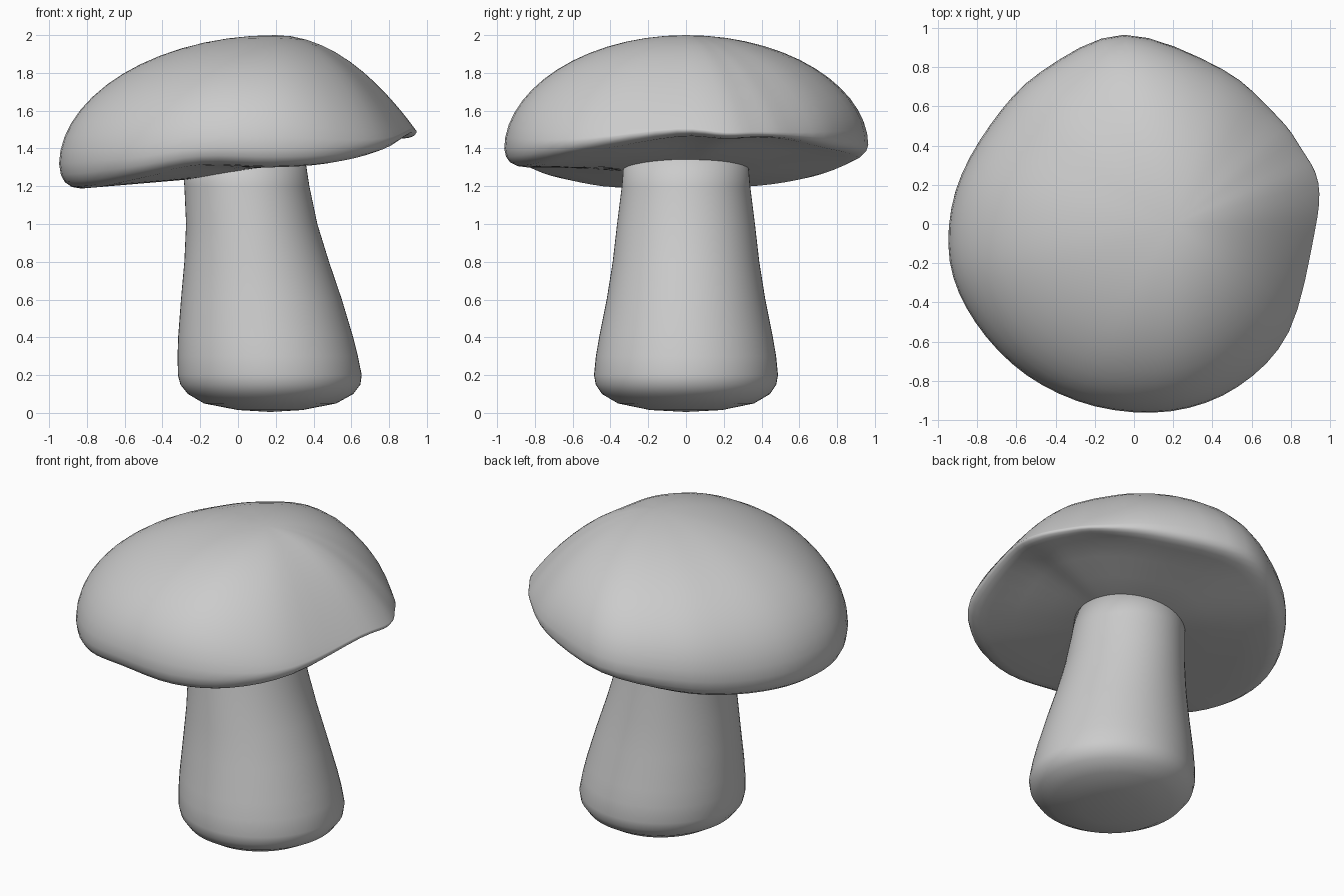
import bpy, math
from mathutils import Vector

if "Cube" in bpy.data.objects:
    bpy.data.objects.remove(bpy.data.objects["Cube"])

N = 64  # vertices around each loop


def loft(name, loops, start, end):
    """Skin closed loops, closing both ends with a fan to a point."""
    verts = [p for loop in loops for p in loop] + [start, end]
    a, b = len(verts) - 2, len(verts) - 1
    faces = []
    for i in range(N):
        j = (i + 1) % N
        for k in range(len(loops) - 1):
            faces.append((k*N + i, k*N + j, (k+1)*N + j, (k+1)*N + i))
        last = (len(loops) - 1) * N
        faces.append((a, j, i))
        faces.append((b, last + i, last + j))
    me = bpy.data.meshes.new(name)
    me.from_pydata([tuple(v) for v in verts], [], faces)
    ob = bpy.data.objects.new(name, me)
    bpy.context.collection.objects.link(ob)
    for p in me.polygons:
        p.use_smooth = True
    return ob


def closed_spline(pts, t):
    """Periodic Catmull-Rom sample, t in 0..1."""
    n = len(pts)
    s = t * n
    i = int(s)
    u = s - i
    a, b, c, d = (Vector(pts[(i + k) % n]) for k in (-1, 0, 1, 2))
    return 0.5 * (2*b + (c-a)*u + (2*a-5*b+4*c-d)*u*u + (3*b-a-3*c+d)*u**3)


# Stem: (z, min x, max x, half depth)
stem_profile = [
    (0.015, 0.0, 0.34, 0.19), (0.05, -0.18, 0.52, 0.36), (0.10, -0.265, 0.61, 0.445),
    (0.15, -0.305, 0.648, 0.478), (0.20, -0.318, 0.655, 0.487), (0.30, -0.32, 0.635, 0.477),
    (0.40, -0.317, 0.61, 0.46), (0.60, -0.302, 0.55, 0.42), (0.80, -0.284, 0.482, 0.388),
    (1.00, -0.275, 0.42, 0.365), (1.20, -0.284, 0.378, 0.34), (1.38, -0.30, 0.35, 0.325)]
stem_loops = []
for z, x0, x1, ry in stem_profile:
    loop = []
    for i in range(N):
        a = 2 * math.pi * i / N
        loop.append(Vector(((x0+x1)/2 + (x1-x0)/2 * math.cos(a), ry * math.sin(a), z)))
    stem_loops.append(loop)
loft("stem", stem_loops, Vector((0.17, 0, 0.005)), Vector((0.03, 0, 1.38)))

# Cap rim, counter-clockwise: (x, y, height of widest line, height of lower lip)
rim = [
    (.92, -.05, 1.50, 1.46), (.94, .21, 1.48, 1.45), (.85, .39, 1.48, 1.455),
    (.73, .55, 1.47, 1.45), (.45, .79, 1.45, 1.40), (-.05, .965, 1.42, 1.35),
    (-.47, .78, 1.37, 1.26), (-.73, .51, 1.33, 1.21), (-.91, .17, 1.32, 1.19),
    (-.94, -.19, 1.32, 1.19), (-.81, -.50, 1.33, 1.20), (-.55, -.77, 1.35, 1.25),
    (-.20, -.93, 1.40, 1.31), (.19, -.955, 1.40, 1.30), (.53, -.83, 1.41, 1.32),
    (.79, -.55, 1.44, 1.38)]
apex = Vector((0.2, 0, 2.0))
columns = []
for i in range(N):
    x, y, zm, zb = closed_spline(rim, i / N)
    ang = math.atan2(y, x - apex.x)
    col = []
    # Underside, from around the stem outwards
    ca = math.atan2(y, x)
    ix, iy = 0.04 + 0.30 * math.cos(ca), 0.31 * math.sin(ca)
    iz = 1.28 + 0.17 * ix
    for f in (0, 0.35, 0.7):
        col.append(Vector((ix + (x*.88 - ix)*f, iy + (y*.88 - iy)*f, iz + (zb - iz)*f)))
    # Rounded lip
    for s, f in ((.88, 0), (.93, .06), (.968, .25), (.99, .55), (1, 1)):
        col.append(Vector((x*s, y*s, zb + (zm - zb)*f)))
    # Dome, round on most sides and more sloping on the right
    e = 0.52 + 0.48 * max(0, math.cos(ang)) ** 1.5
    for k in range(1, 14):
        t = math.cos(k / 14 * math.pi / 2)
        col.append(Vector((apex.x + (x - apex.x)*t, y*t, zm + (2.0 - zm) * (1 - t*t)**e)))
    columns.append(col)
cap_loops = [list(row) for row in zip(*columns)]
loft("cap", cap_loops, Vector((0.04, 0, 1.287)), apex)
